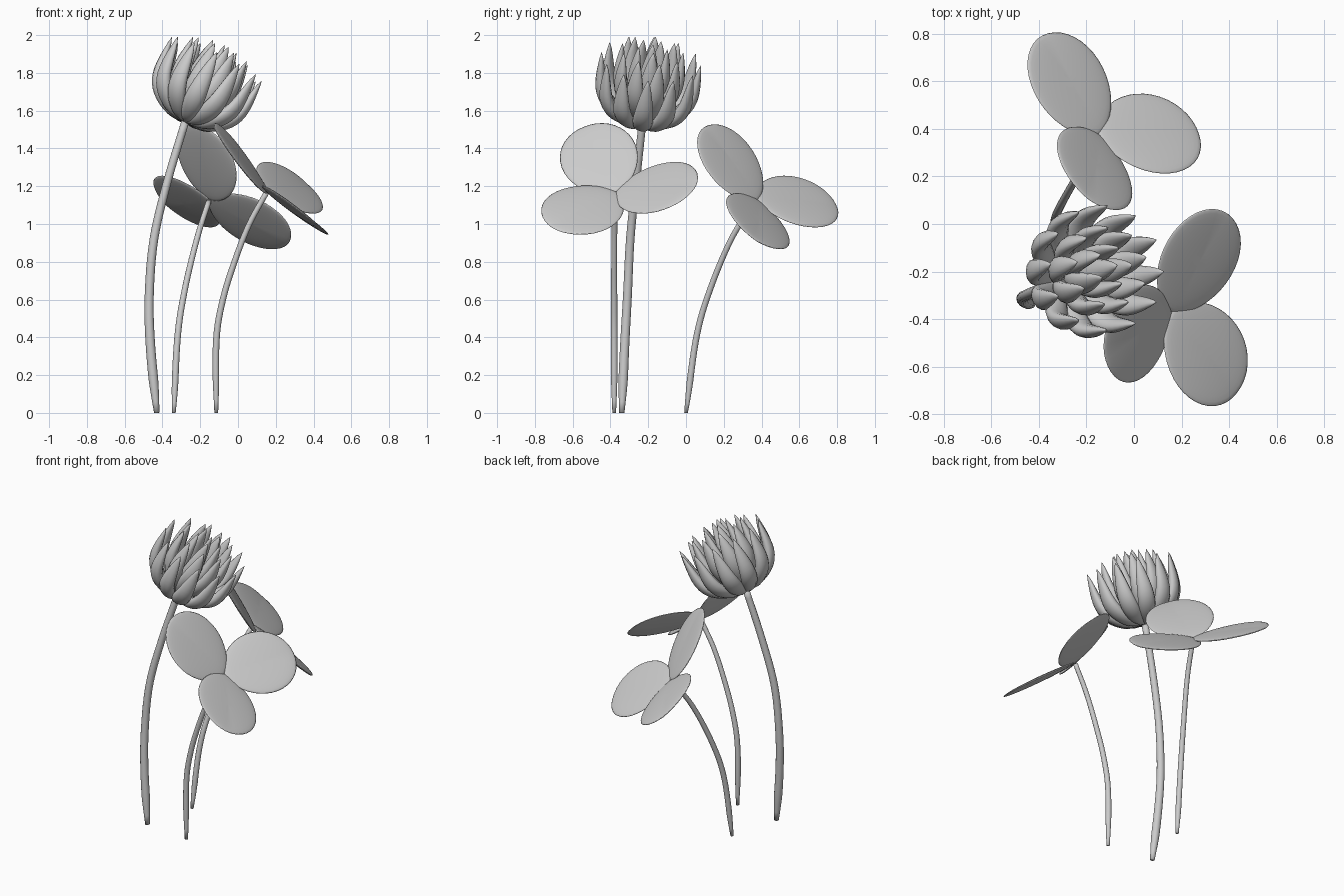
import bpy, bmesh, math
from mathutils import Vector as V

if "Cube" in bpy.data.objects:
    bpy.data.objects.remove(bpy.data.objects["Cube"])


def finish(bm, name):
    bmesh.ops.recalc_face_normals(bm, faces=bm.faces)
    mesh = bpy.data.meshes.new(name)
    bm.to_mesh(mesh)
    bm.free()
    for p in mesh.polygons:
        p.use_smooth = True
    ob = bpy.data.objects.new(name, mesh)
    bpy.context.collection.objects.link(ob)
    return ob


def spline(pts, t):
    """Catmull-Rom point at t in 0..1."""
    pts = [pts[0] * 2 - pts[1]] + pts + [pts[-1] * 2 - pts[-2]]
    f = t * (len(pts) - 3)
    i = min(int(f), len(pts) - 4)
    f -= i
    a, b, c, d = pts[i:i + 4]
    return (b * 2 + (c - a) * f + (a * 2 - b * 5 + c * 4 - d) * f ** 2
            + (b * 3 - a - c * 3 + d) * f ** 3) / 2


def sweep(name, pts, side, rw, rt, profile, steps=24, sides=14):
    """Elliptical section swept along a spline, scaled by profile(t)."""
    bm = bmesh.new()
    rings = []
    for k in range(steps + 1):
        t = k / steps
        p = spline(pts, t)
        tan = (spline(pts, min(t + .01, 1)) - spline(pts, max(t - .01, 0))).normalized()
        n = tan.cross(side).normalized()
        s = n.cross(tan)
        r = profile(t)
        ring = []
        for j in range(sides):
            a = math.tau * j / sides
            ring.append(bm.verts.new(p + s * rw * r * math.cos(a) + n * rt * r * math.sin(a)))
        rings.append(ring)
    for r0, r1 in zip(rings, rings[1:]):
        for j in range(sides):
            k = (j + 1) % sides
            bm.faces.new((r0[j], r0[k], r1[k], r1[j]))
    bm.faces.new(rings[0])
    bm.faces.new(rings[-1])
    return finish(bm, name)


def leaflet(name, base, along, normal, length=.478, half=.205, thick=.016):
    """Flattened sphere pulled into an egg outline, slightly narrow at its base."""
    bm = bmesh.new()
    bmesh.ops.create_uvsphere(bm, u_segments=40, v_segments=16, radius=1)
    u = along.normalized()
    n = (normal - u * normal.dot(u)).normalized()
    w = n.cross(u)
    for v in bm.verts:
        x, y, z = v.co
        f = max((x + 1) / 2, 0)
        yy = half * y * f ** .08 / .95
        v.co = base + u * length * f + w * yy + n * (thick * z + .04 * abs(yy) * f)
    finish(bm, name)


# Stems
def stem(name, pts, r):
    sweep(name, [V(p) for p in pts], V((1, 0, 0)), r, r,
          lambda t: min(1, .55 + 5 * t) * (1 - .2 * t), 30)


stem("flower_stem", [(-.43, -.34, 0), (-.463, -.325, .35), (-.47, -.31, .62),
                     (-.445, -.295, .92), (-.375, -.265, 1.22), (-.28, -.23, 1.54)], .026)
stem("back_leaf_stem", [(-.34, 0, 0), (-.32, .055, .4), (-.28, .13, .66),
                        (-.215, .245, .93), (-.155, .37, 1.12)], .018)
stem("front_leaf_stem", [(-.115, -.38, 0), (-.115, -.38, .38), (-.08, -.38, .6),
                         (-.015, -.38, .81), (.06, -.378, 1.0), (.15, -.372, 1.165)], .018)

# Leaves: base point, then growth direction and facing of each leaflet
leaves = {
    "back": ((-.15, .378, 1.128), [
        ((-.018, -.145, .20), (.63, .58, .52)),
        ((-.122, .215, -.012), (.53, .42, .74)),
        ((.22, .0, -.115), (.31, .57, .765))]),
    "front": ((.157, -.37, 1.17), [
        ((.112, .22, .018), (.61, -.26, .75)),
        ((.158, -.195, -.108), (.636, .01, .77)),
        ((-.15, -.09, .182), (.79, -.15, .6))]),
}
for side, (base, parts) in leaves.items():
    for i, (along, normal) in enumerate(parts):
        leaflet(f"{side}_leaflet_{i + 1}", V(base), V(along), V(normal))

# Flower head: rings of petals around a tilted axis
root = V((-.28, -.23, 1.535))
axis = V((.44, .12, .89)).normalized()
e1 = (V((1, 0, 0)) - axis * axis.x).normalized()
e2 = axis.cross(e1)


def petal_profile(t):
    return max(.03, math.sin(math.pi * t ** 1.15) ** .75)


rings = [  # count, turn, (radius, height) path
    (12, 0.0, [(0, 0), (.13, .045), (.235, .16), (.265, .38)]),
    (9, .3, [(0, 0), (.085, .09), (.155, .23), (.165, .43)]),
    (5, .1, [(0, 0), (.045, .11), (.08, .26), (.08, .455)]),
    (1, .0, [(0, 0), (.005, .12), (.008, .27), (.005, .465)]),
]
for k, (count, turn, path) in enumerate(rings):
    for i in range(count):
        a = math.tau * i / count + turn
        out = e1 * math.cos(a) + e2 * math.sin(a)
        tang = e2 * math.cos(a) - e1 * math.sin(a)
        sweep(f"petal_{k + 1}_{i + 1}", [root + out * r + axis * h for r, h in path],
              tang, .054, .036, petal_profile, 20, 12)
